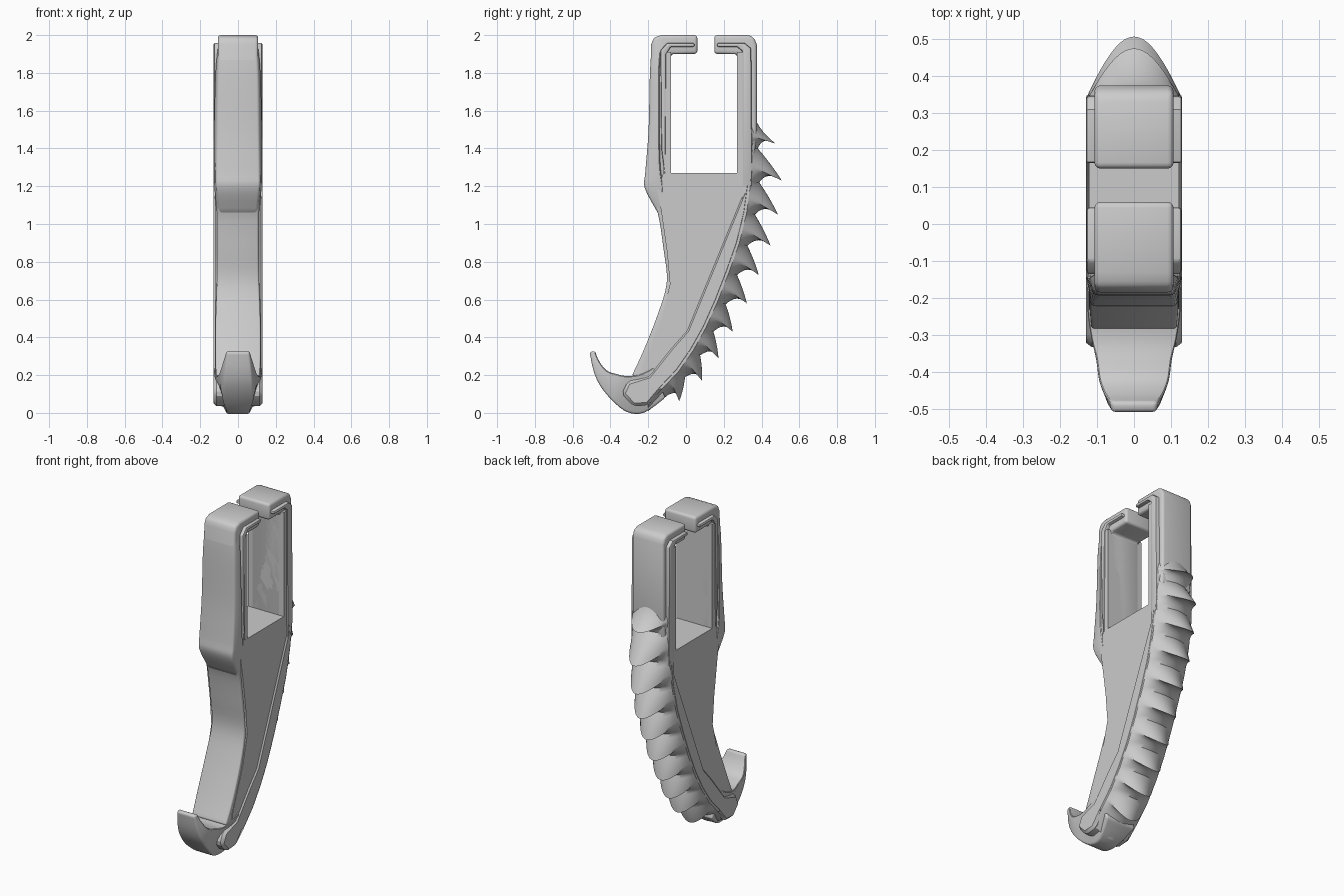
import bpy, bmesh, math
from mathutils import Vector


def finish(name, verts, faces, bevel=0.0, segs=3, angle=32):
    me = bpy.data.meshes.new(name)
    me.from_pydata(verts, [], faces)
    bm = bmesh.new()
    bm.from_mesh(me)
    bmesh.ops.recalc_face_normals(bm, faces=bm.faces)
    bm.to_mesh(me)
    bm.free()
    ob = bpy.data.objects.new(name, me)
    bpy.context.collection.objects.link(ob)
    bpy.ops.object.select_all(action='DESELECT')
    ob.select_set(True)
    bpy.context.view_layer.objects.active = ob
    if bevel:
        m = ob.modifiers.new("bevel", 'BEVEL')
        m.width, m.segments = bevel, segs
        m.limit_method, m.angle_limit = 'ANGLE', math.radians(40)
        bpy.ops.object.modifier_apply(modifier=m.name)
    bpy.ops.object.shade_smooth_by_angle(angle=math.radians(angle))
    return ob


def prism(name, pts, half, bevel=0.0, segs=3):
    """Extrude a (y, z) profile across x."""
    n = len(pts)
    verts = [(s * half, y, z) for s in (-1, 1) for y, z in pts]
    faces = [tuple(range(n)), tuple(range(2 * n - 1, n - 1, -1))]
    faces += [(i, (i + 1) % n, n + (i + 1) % n, n + i) for i in range(n)]
    return finish(name, verts, faces, bevel, segs)


def smooth_path(keys, steps=4):
    """Catmull-Rom through tuples of numbers."""
    k = [Vector(v) for v in keys]
    k = [k[0]] + k + [k[-1]]
    out = []
    for i in range(1, len(k) - 2):
        a, b, c, d = k[i - 1:i + 3]
        for j in range(steps):
            t = j / steps
            out.append(0.5 * (2 * b + (c - a) * t + (2 * a - 5 * b + 4 * c - d) * t * t
                              + (3 * b - a - 3 * c + d) * t ** 3))
    return out + [k[-1]]


def loft(name, stations, bevel=0.0):
    """Stations: inner y, z, outer y, z, inner half width, outer half width."""
    rows = smooth_path(stations)
    verts, faces = [], []
    for iy, iz, oy, oz, hi, ho in rows:
        verts += [(-hi, iy, iz), (hi, iy, iz), (ho, oy, oz), (-ho, oy, oz)]
    for r in range(len(rows) - 1):
        for c in range(4):
            d = (c + 1) % 4
            faces.append((4 * r + c, 4 * r + d, 4 * r + 4 + d, 4 * r + 4 + c))
    e = 4 * (len(rows) - 1)
    faces += [(3, 2, 1, 0), (e, e + 1, e + 2, e + 3)]
    return finish(name, verts, faces, bevel)


# Side web below the window, full width at the window floor
prism("web", [(-0.12, 1.27), (0.32, 1.27), (0.32, 1.18), (0.04, 0.4), (-0.12, 0.2),
              (-0.22, 0.15), (-0.23, 0.24), (-0.13, 0.5), (-0.085, 0.68),
              (-0.1, 0.85), (-0.13, 1.06), (-0.15, 1.18)], 0.122)

# Two clamp arms with inward lips
prism("rear_arm", [(0.27, 1.2), (0.27, 1.9), (0.15, 1.9), (0.15, 2.0), (0.33, 2.0),
                   (0.36, 1.987), (0.375, 1.95), (0.375, 1.5), (0.35, 1.2)], 0.107, 0.016)
prism("front_arm", [(-0.08, 1.2), (-0.08, 1.9), (0.06, 1.9), (0.06, 2.0), (-0.13, 2.0),
                    (-0.17, 1.987), (-0.185, 1.95), (-0.195, 1.5), (-0.21, 1.25),
                    (-0.19, 1.17)], 0.107, 0.016)

# Inner window liners, one per arm
for name, y0, y1 in (("rear_liner", 0.27, 0.31), ("front_liner", -0.12, -0.08)):
    prism(name, [(y0, 1.25), (y1, 1.25), (y1, 1.91), (y0, 1.91)], 0.122)

# Raised ribs running up the arms and along the lips
prism("rear_arm_rib", [(0.298, 1.2), (0.298, 1.915), (0.27, 1.938), (0.165, 1.938),
                       (0.165, 1.958), (0.31, 1.958), (0.345, 1.93), (0.35, 1.2)],
      0.13, 0.008, 2)
prism("front_arm_rib", [(-0.11, 1.24), (-0.105, 1.9), (-0.08, 1.938), (0.045, 1.938),
                        (0.045, 1.958), (-0.1, 1.958), (-0.135, 1.92), (-0.13, 1.4)],
      0.128, 0.008, 2)

# Bulging shell on the front arm
loft("front_arm_shell", [(-0.13, 1.94, -0.18, 1.94, 0.107, 0.10),
                         (-0.14, 1.8, -0.191, 1.8, 0.122, 0.108),
                         (-0.14, 1.5, -0.198, 1.5, 0.13, 0.112),
                         (-0.135, 1.3, -0.215, 1.28, 0.13, 0.116),
                         (-0.12, 1.18, -0.218, 1.19, 0.125, 0.115),
                         (-0.12, 1.04, -0.15, 1.06, 0.115, 0.1)], 0.012)

# Curved front band
loft("front_band", [(-0.13, 1.2, -0.2, 1.16, 0.118, 0.11),
                    (-0.1, 1.05, -0.15, 1.06, 0.118, 0.107),
                    (-0.07, 0.85, -0.118, 0.86, 0.118, 0.107),
                    (-0.05, 0.68, -0.102, 0.69, 0.118, 0.11),
                    (-0.09, 0.5, -0.15, 0.52, 0.118, 0.118),
                    (-0.16, 0.32, -0.225, 0.33, 0.12, 0.12),
                    (-0.22, 0.14, -0.285, 0.2, 0.122, 0.115)], 0.008)

# Upturned toe hook, narrowing to its tip
loft("toe_hook", [(-0.17, 0.24, -0.11, 0.08, 0.128, 0.1),
                  (-0.24, 0.205, -0.22, 0.002, 0.128, 0.065),
                  (-0.31, 0.195, -0.31, 0.004, 0.118, 0.06),
                  (-0.365, 0.205, -0.39, 0.065, 0.104, 0.08),
                  (-0.42, 0.225, -0.455, 0.145, 0.096, 0.078),
                  (-0.46, 0.275, -0.49, 0.225, 0.08, 0.07),
                  (-0.482, 0.328, -0.51, 0.322, 0.062, 0.06)], 0.012)

# Back spine: valleys between scales, and scale tips
valleys = [(0.37, 1.55), (0.38, 1.40), (0.388, 1.22), (0.365, 1.05), (0.325, 0.885),
           (0.27, 0.73), (0.21, 0.575), (0.145, 0.43), (0.075, 0.305),
           (-0.005, 0.19), (-0.095, 0.095)]
tips = [(0.475, 1.425), (0.507, 1.23), (0.487, 1.05), (0.448, 0.885), (0.385, 0.73),
        (0.322, 0.58), (0.247, 0.43), (0.172, 0.29), (0.085, 0.17), (-0.036, 0.062)]
valleys = [Vector(v) for v in valleys]


def inward(a, b):
    d = (b - a).normalized()
    return Vector((d.y, -d.x))


def quad(a, b, c, t):
    return a * (1 - t) ** 2 + b * 2 * t * (1 - t) + c * t * t


tail = Vector((-0.2, 0.01))
norms = [inward(valleys[max(i - 1, 0)], (valleys + [tail])[i + 1])
         for i in range(len(valleys))]
base = [v + n * 0.045 for v, n in zip(valleys, norms)]

rows = []
for i, tip in enumerate(tips):
    v0, v1, tip = valleys[i], valleys[i + 1], Vector(tip)
    n = (norms[i] + norms[i + 1]) / 2
    up = (v0 - v1).normalized()
    top_ctrl = (v0 + tip) / 2 - n * (0.01 if i else -0.025)
    low_ctrl = v1.lerp(tip, 0.35) + up * 0.06
    for j in range(12):
        if j < 6:
            s = quad(v0, top_ctrl, tip, j / 6)
        else:
            s = quad(tip, low_ctrl, v1, (j - 6) / 6)
        rows.append((s, base[i].lerp(base[i + 1], j / 12)))
rows += [(valleys[-1], base[-1]), (tail, tail + Vector((0.0, 0.05)))]

COLS, HALF = 20, 0.13
verts, faces = [], []
for s, b in rows:
    for c in range(COLS + 1):
        u = 2 * c / COLS - 1
        g = 0.85 * (1 - u * u) + 0.075 * (1 + math.cos(math.pi * u))
        p = b.lerp(s, g)
        verts.append((u * HALF, p.x, p.y))
w = COLS + 1
for r in range(len(rows) - 1):
    for c in range(COLS):
        k = r * w + c
        faces.append((k, k + 1, k + w + 1, k + w))
finish("scaled_back", verts, faces, angle=50)

# Flat rim between the web and the scales, running on into the toe
outer = [tuple(b) for b in base[2:]]
prism("spine_rim", [(0.345, 1.3), (0.355, 1.27)] + outer +
      [(-0.2, 0.04), (-0.28, 0.035), (-0.34, 0.1), (-0.31, 0.165), (-0.2, 0.2),
       (-0.08, 0.35), (0.0, 0.44), (0.3, 1.17), (0.298, 1.3)], 0.13, 0.016, 1)
# Filler that keeps the scales joined to the rim edge
prism("spine_edge", [(0.30, 1.45), tuple(base[1])] + outer +
      [(-0.17, 0.12), (-0.09, 0.22), (0.06, 0.45), (0.3, 1.08)], 0.1285)
